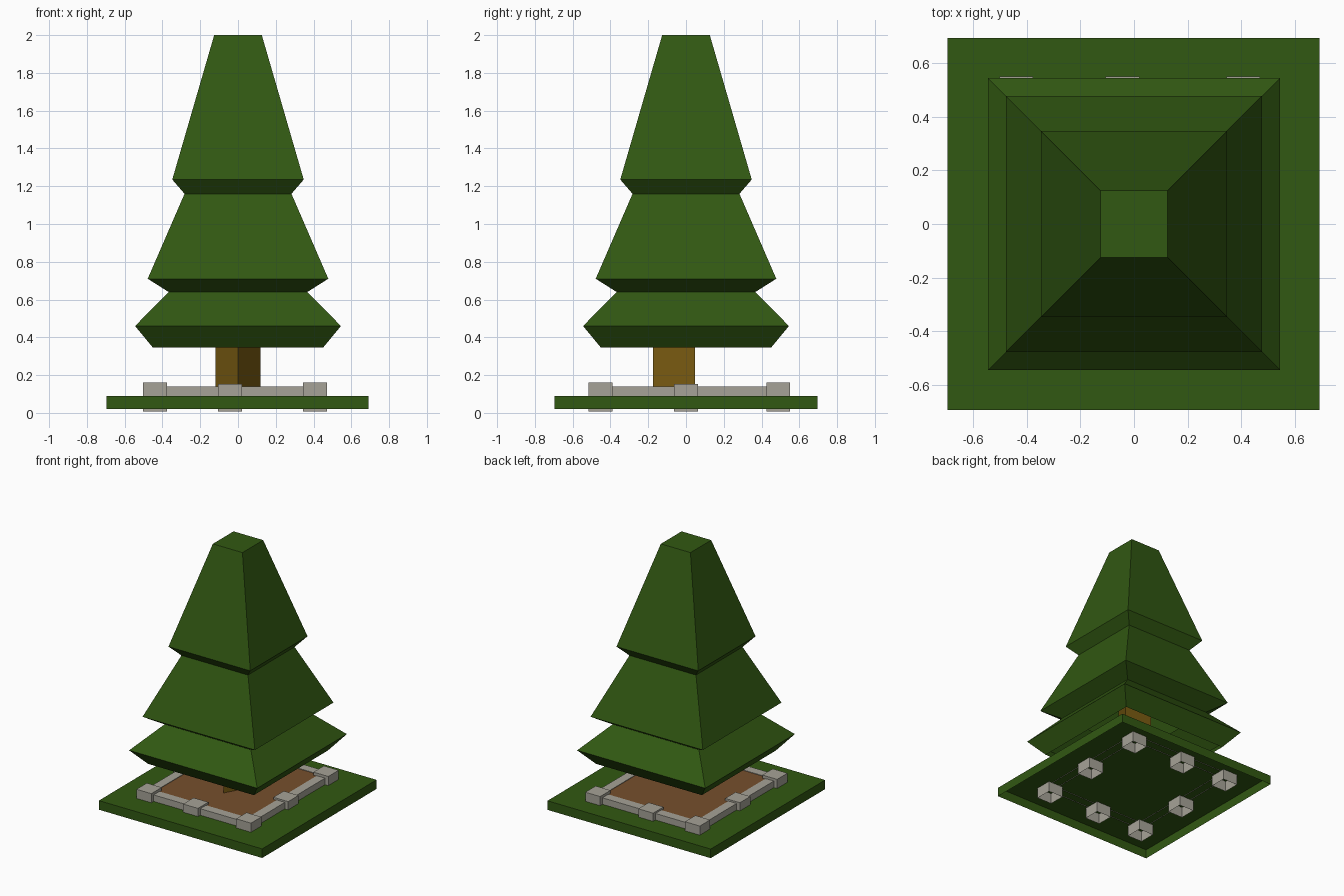
import bpy
import math

if "Cube" in bpy.data.objects:
    bpy.data.objects.remove(bpy.data.objects["Cube"])


def material(name, r, g, b):
    m = bpy.data.materials.new(name)
    m.diffuse_color = (r, g, b, 1)
    m.use_nodes = True
    m.node_tree.nodes["Principled BSDF"].inputs["Base Color"].default_value = m.diffuse_color
    return m


GREEN = material("leaf green", 0.031, 0.098, 0.006)
BARK = material("bark brown", 0.200, 0.110, 0.006)
STONE = material("stone grey", 0.38, 0.365, 0.31)
SOIL = material("soil brown", 0.180, 0.080, 0.026)


def prism(name, profile, sides, mat, centre=(0, 0), turn=0.0, cap_bottom=False):
    """Stack of regular rings (radius, z), capped on top, open below by default."""
    verts, faces = [], []
    for r, z in profile:
        for i in range(sides):
            a = turn + 2 * math.pi * i / sides
            verts.append((centre[0] + r * math.cos(a), centre[1] + r * math.sin(a), z))
    for k in range(len(profile) - 1):
        for i in range(sides):
            j = (i + 1) % sides
            b = k * sides
            faces.append((b + i, b + j, b + sides + j, b + sides + i))
    top = (len(profile) - 1) * sides
    faces.append(tuple(range(top, top + sides)))
    if cap_bottom:
        faces.append(tuple(reversed(range(sides))))
    return add(name, verts, faces, mat)


def add(name, verts, faces, mat):
    me = bpy.data.meshes.new(name)
    me.from_pydata(verts, [], faces)
    me.materials.append(mat)
    ob = bpy.data.objects.new(name, me)
    bpy.context.collection.objects.link(ob)
    return ob


def box(name, x0, x1, y0, y1, z0, z1, mat):
    """Box without a bottom face."""
    verts = [(x, y, z) for z in (z0, z1) for x, y in ((x0, y0), (x1, y0), (x1, y1), (x0, y1))]
    faces = [(i, (i + 1) % 4, 4 + (i + 1) % 4, 4 + i) for i in range(4)] + [(4, 5, 6, 7)]
    return add(name, verts, faces, mat)


# Grass plate, open underneath
box("grass_plate", -0.697, 0.692, -0.695, 0.695, 0.02, 0.09, GREEN)

# Tree crown: square tiers, half width and height
tiers = [(0.45, 0.345), (0.545, 0.46), (0.367, 0.64), (0.478, 0.71),
         (0.283, 1.16), (0.348, 1.235), (0.126, 2.0)]
prism("tree_crown", [(w * math.sqrt(2), z) for w, z in tiers], 4, GREEN, turn=math.pi / 4)

# Three-sided trunk with one edge to the front
trunk = add("trunk",
            [(x, y, z) for z in (0.095, 0.75) for x, y in ((0, -0.175), (0.12, 0.048), (-0.12, 0.048))],
            [(0, 1, 4, 3), (1, 2, 5, 4), (2, 0, 3, 5), (3, 4, 5)], BARK)

# Stone blocks around the bed: three per side
xs, ys = (-0.44, -0.043, 0.408), (-0.452, 0.0, 0.488)
for i, x in enumerate(xs):
    for j, y in enumerate(ys):
        if i == 1 and j == 1:
            continue
        h = 0.063
        top = 0.153 if 1 in (i, j) else 0.16
        box(f"stone_block_{i}{j}", x - h, x + h, y - h, y + h, 0.008, top, STONE)

# Low walls between the blocks
t, z0, z1 = 0.035, 0.086, 0.14
for j in (0, 2):
    box(f"wall_along_x_{j}", xs[0], xs[2], ys[j] - t, ys[j] + t, z0, z1, STONE)
    box(f"wall_along_y_{j}", xs[j] - t, xs[j] + t, ys[0], ys[2], z0, z1, STONE)

# Soil bed filling the ring
box("soil_bed", xs[0] + t, xs[2] - t, ys[0] + t, ys[2] - t, 0.092, 0.136, SOIL)
